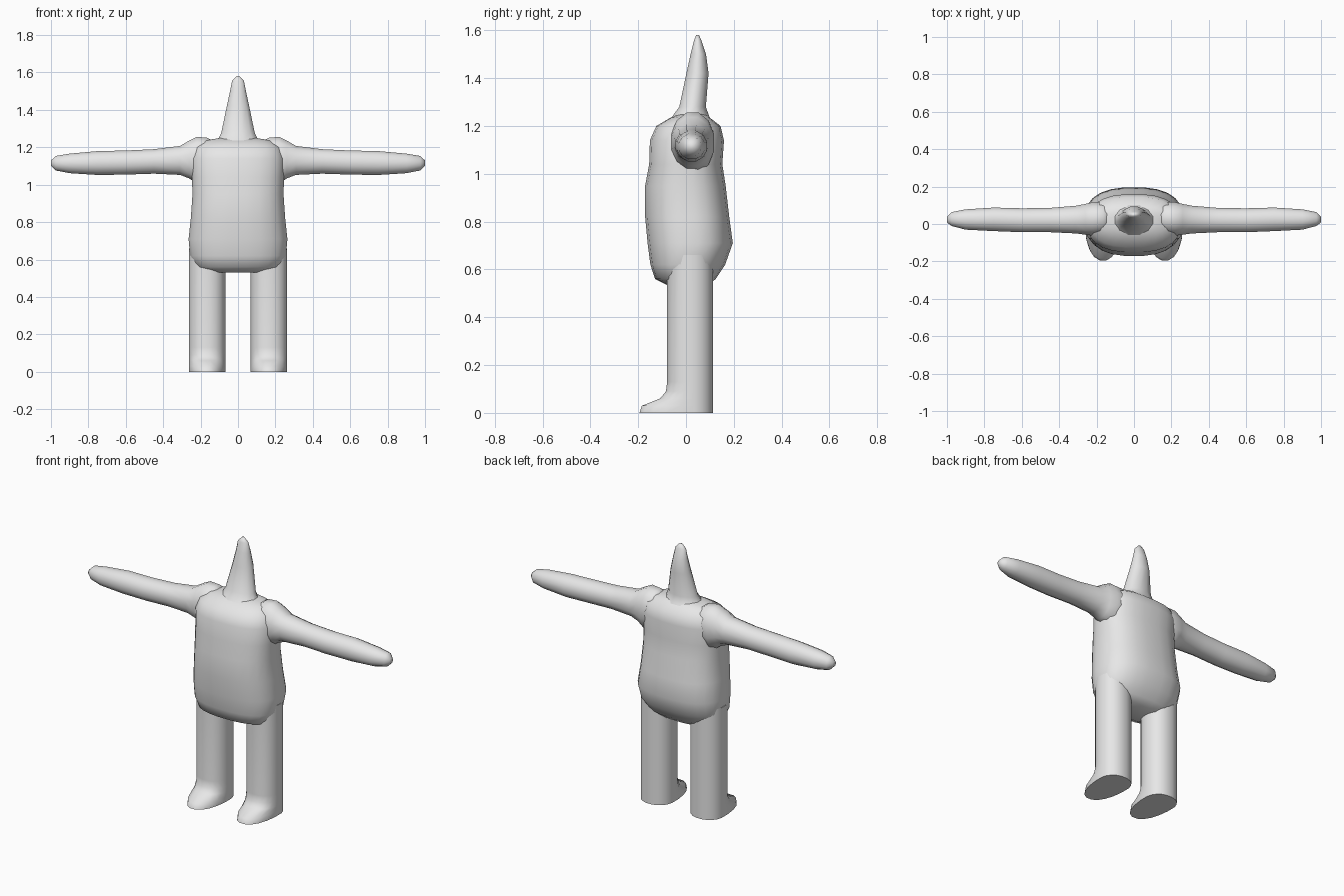
import bpy, bmesh, math

grey = bpy.data.materials.new("light_grey")
grey.diffuse_color = (0.8, 0.8, 0.8, 1)


def loft(name, axis, rings, sides, power=2.0, mirror=False, angle=50):
    """Skin rounded rings along x or z. Ring: (position, ulo, uhi, vlo, vhi[, v centre])."""
    bm = bmesh.new()
    loops = []
    for pos, u0, u1, v0, v1, *mid in rings:
        vc = mid[0] if mid else (v0 + v1) / 2
        loop = []
        for i in range(sides):
            a = 2 * math.pi * (i + 0.5) / sides
            c, s = math.cos(a), math.sin(a)
            c = math.copysign(abs(c) ** (2 / power), c)
            s = math.copysign(abs(s) ** (2 / power), s)
            u = (u0 + u1) / 2 + c * (u1 - u0) / 2
            v = vc + s * (v1 - vc if s > 0 else vc - v0)
            loop.append(bm.verts.new((u, v, pos) if axis == "z" else (pos, v, u)))
        loops.append(loop)
    for a, b in zip(loops, loops[1:]):
        for i in range(sides):
            j = (i + 1) % sides
            bm.faces.new((a[i], a[j], b[j], b[i]))
    bm.faces.new(loops[0])
    bm.faces.new(loops[-1])
    bmesh.ops.recalc_face_normals(bm, faces=bm.faces)
    mesh = bpy.data.meshes.new(name)
    bm.to_mesh(mesh)
    bm.free()
    mesh.materials.append(grey)
    ob = bpy.data.objects.new(name, mesh)
    bpy.context.collection.objects.link(ob)
    bpy.ops.object.select_all(action="DESELECT")
    ob.select_set(True)
    bpy.context.view_layer.objects.active = ob
    bpy.ops.object.shade_smooth_by_angle(angle=math.radians(angle))
    if mirror:
        ob.modifiers.new("mirror", "MIRROR")
    return ob


# Barrel-shaped body, fuller at the lower back
loft("torso", "z", [
    (0.53, -0.16, 0.16, -0.07, 0.09),
    (0.56, -0.23, 0.23, -0.13, 0.125),
    (0.62, -0.258, 0.258, -0.15, 0.165),
    (0.71, -0.266, 0.266, -0.162, 0.197),
    (0.82, -0.254, 0.254, -0.172, 0.182),
    (0.95, -0.245, 0.245, -0.172, 0.167),
    (1.04, -0.248, 0.248, -0.155, 0.153),
    (1.14, -0.25, 0.25, -0.152, 0.16),
    (1.20, -0.23, 0.23, -0.125, 0.145),
    (1.235, -0.18, 0.18, -0.065, 0.10),
    (1.25, -0.10, 0.10, -0.03, 0.08),
], 24, 2.5, angle=70)

# Tapering pointed head
loft("head", "z", [
    (1.20, -0.15, 0.15, -0.09, 0.13),
    (1.24, -0.11, 0.11, -0.06, 0.10),
    (1.28, -0.092, 0.092, -0.03, 0.085),
    (1.42, -0.062, 0.062, 0.0, 0.096),
    (1.50, -0.044, 0.044, 0.018, 0.085),
    (1.555, -0.033, 0.033, 0.032, 0.066),
    (1.58, -0.008, 0.008, 0.042, 0.055),
], 12, angle=70)

# Outstretched arms with raised shoulders
loft("arms", "x", [
    (0.13, 1.05, 1.235, -0.05, 0.11),
    (0.165, 1.02, 1.255, -0.06, 0.12),
    (0.22, 1.00, 1.26, -0.065, 0.12),
    (0.26, 1.03, 1.24, -0.06, 0.11),
    (0.31, 1.05, 1.21, -0.053, 0.10),
    (0.45, 1.057, 1.192, -0.046, 0.088),
    (0.60, 1.052, 1.185, -0.046, 0.086),
    (0.75, 1.05, 1.182, -0.04, 0.09),
    (0.90, 1.06, 1.168, -0.032, 0.08),
    (0.975, 1.075, 1.155, -0.012, 0.065),
    (1.0, 1.10, 1.13, 0.008, 0.04),
], 12, 2.1, mirror=True, angle=70)

# Straight legs whose front flares into a flat foot
loft("legs", "z", [
    (0.0, 0.067, 0.264, -0.197, 0.115, 0.0175),
    (0.03, 0.067, 0.264, -0.187, 0.115, 0.0175),
    (0.06, 0.067, 0.264, -0.11, 0.115, 0.0175),
    (0.09, 0.067, 0.264, -0.085, 0.115, 0.0175),
    (0.13, 0.067, 0.264, -0.08, 0.115, 0.0175),
    (0.66, 0.067, 0.264, -0.08, 0.115, 0.0175),
], 20, 2.2, mirror=True, angle=65)
